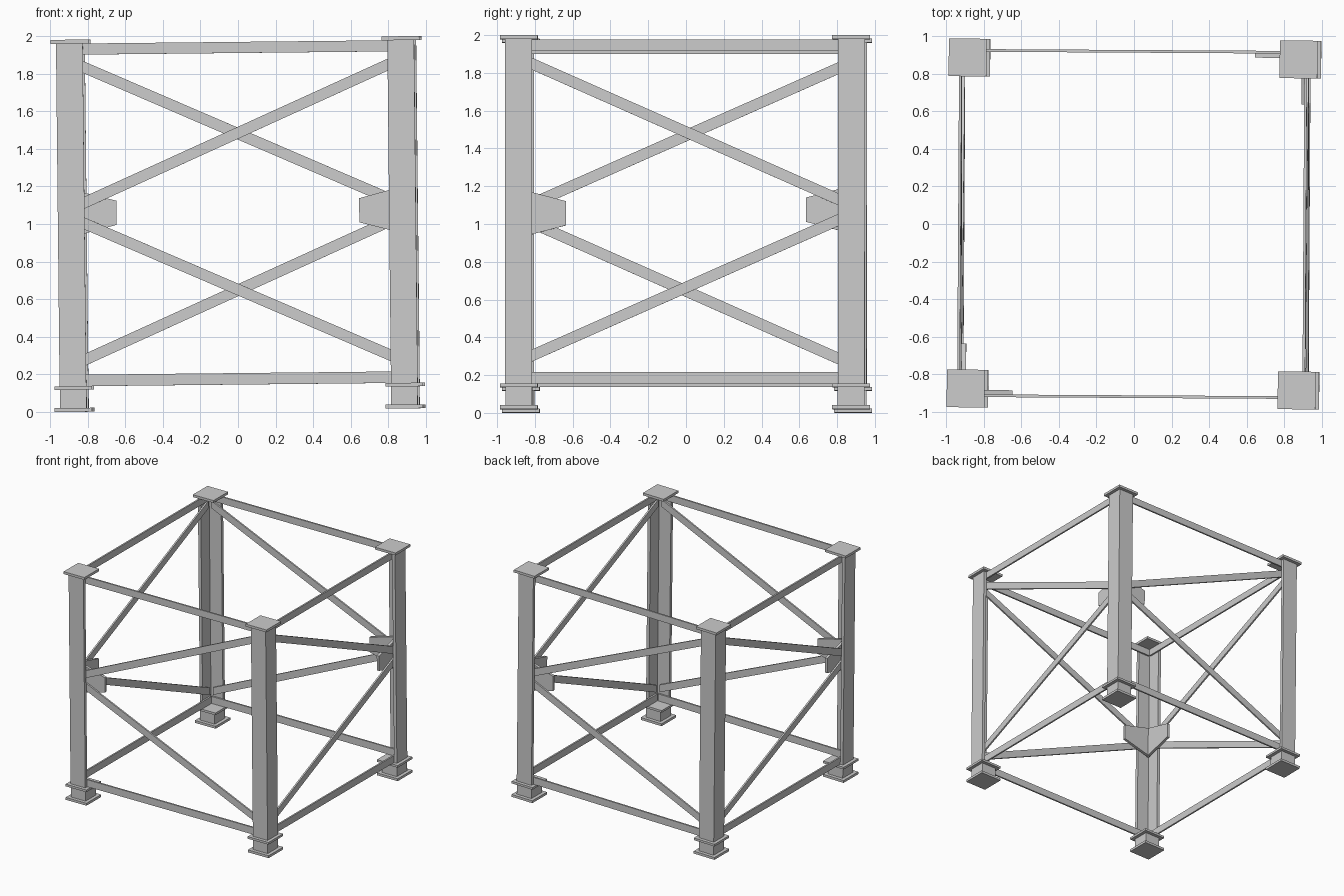
import bpy, bmesh
from math import radians
from mathutils import Matrix, Vector

if "Cube" in bpy.data.objects:
    bpy.data.objects.remove(bpy.data.objects["Cube"])

H = 1.979          # overall height before the slight lean
C = 0.88           # corner centre
OUT, IN = 0.952, 0.81
TILT, YAW = -0.0105, -0.006

# the whole frame leans and turns very slightly
LEAN = (Matrix.Translation((-TILT * H / 2, 0, -TILT * 0.98))
        @ Matrix.Rotation(YAW, 4, 'Z') @ Matrix.Rotation(TILT, 4, 'Y'))


def prism(name, pts, depth, mat):
    """Extrude a closed list of 3D points along the depth vector."""
    bm = bmesh.new()
    face = bm.faces.new([bm.verts.new(p) for p in pts])
    new = bmesh.ops.extrude_face_region(bm, geom=[face])['geom']
    bmesh.ops.translate(bm, vec=Vector(depth),
                        verts=[g for g in new if isinstance(g, bmesh.types.BMVert)])
    bm.transform(LEAN @ mat)
    bmesh.ops.recalc_face_normals(bm, faces=bm.faces)
    me = bpy.data.meshes.new(name)
    bm.to_mesh(me)
    bm.free()
    ob = bpy.data.objects.new(name, me)
    bpy.context.collection.objects.link(ob)
    return ob


def square(name, half, z0, z1, mat):
    pts = [(-C + i * half, -C + j * half, z0)
           for i, j in ((-1, -1), (1, -1), (1, 1), (-1, 1))]
    prism(name, pts, (0, 0, z1 - z0), mat)


def panel(name, pts, y0, y1, mat, flip=1):
    """Flat plate on the front face, drawn as x, z points."""
    prism(name, [(x * flip, y0, z) for x, z in pts], (0, y1 - y0, 0), mat)


T = 0.027          # post flange thickness
for k in range(4):
    R = Matrix.Rotation(radians(90 * k), 4, 'Z')
    face = ('front', 'right', 'back', 'left')[k]

    # foot, post and cap of one corner
    square(f'{face}_base_plate', 0.1, 0, 0.021, R)
    square(f'{face}_foot_block', 0.071, 0.021, 0.117, R)
    square(f'{face}_foot_plate', 0.1, 0.117, 0.136, R)
    ell = [(-OUT, -OUT), (-IN, -OUT), (-IN, -OUT + T),
           (-OUT + T, -OUT + T), (-OUT + T, -IN), (-OUT, -IN)]
    prism(f'{face}_angle_post', [(x, y, 0.136) for x, y in ell], (0, 0, 1.822), R)
    square(f'{face}_cap_plate', 0.1, 1.958, H, R)

    # horizontal rails
    for label, z0, z1 in (('lower', 0.136, 0.197), ('upper', 1.899, 1.958)):
        panel(f'{face}_{label}_rail',
              [(-0.91, z0), (0.91, z0), (0.91, z1), (-0.91, z1)], -0.925, -0.911, R)

    # diagonals fan out from the gusset corner
    flip = 1 if k % 2 == 0 else -1
    mid, rise, slope, hw = 1.056, 0.414, 0.4425, 0.032
    for label, s in (('upper', 1), ('lower', -1)):
        ends = []
        for x, e in ((-0.855, -1), (0.895, -1), (0.895, 1), (-0.855, 1)):
            ends.append((x, mid + s * (rise + slope * x) + e * hw))
        panel(f'{face}_{label}_brace', ends, -0.925, -0.911, R, flip)

    # tapered gusset plate behind the braces
    panel(f'{face}_gusset',
          [(-0.911, mid - 0.135), (-0.64, mid - 0.064),
           (-0.64, mid + 0.064), (-0.911, mid + 0.135)], -0.911, -0.888, R, flip)
